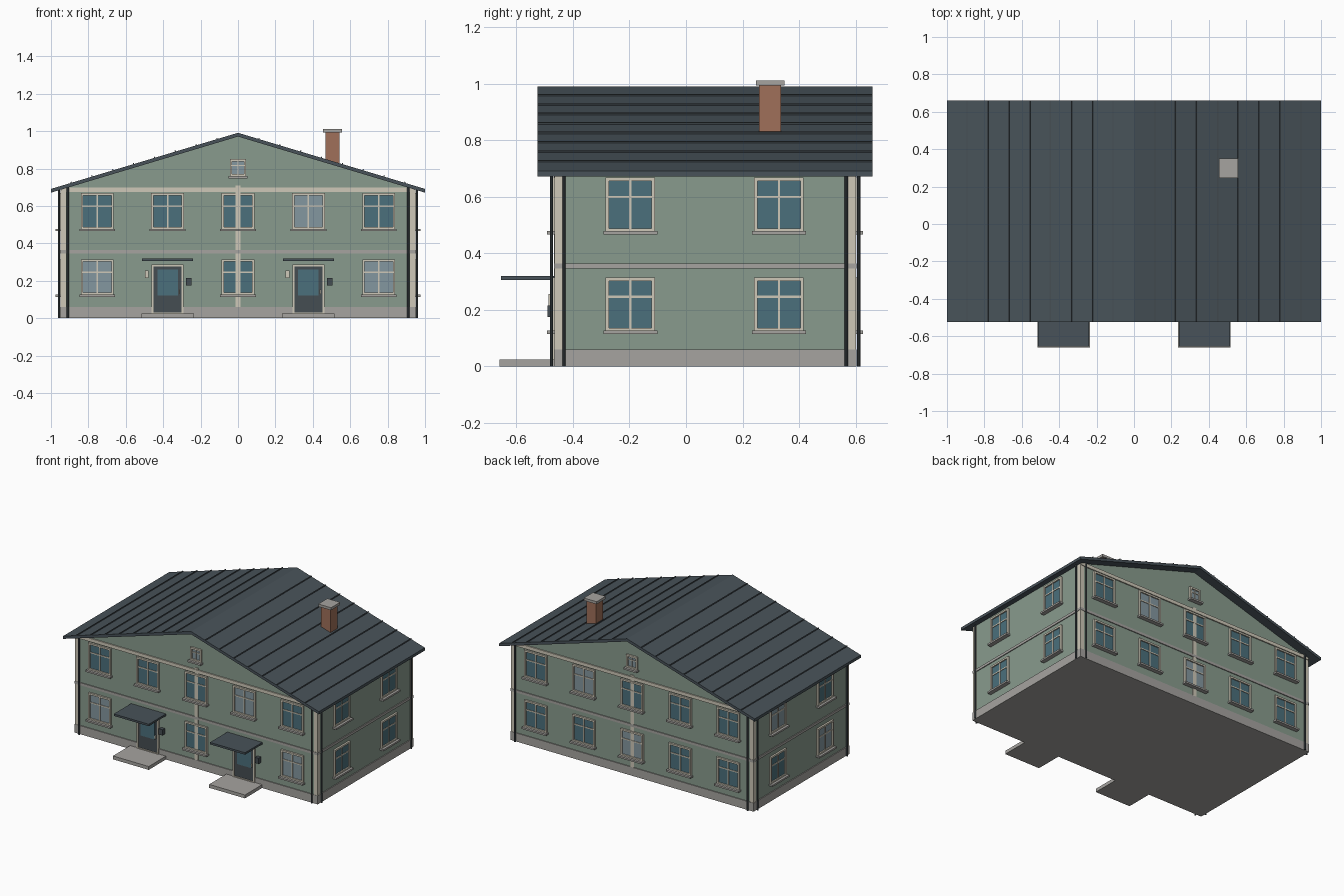
import bpy, bmesh, math
from mathutils import Matrix, Vector

if "Cube" in bpy.data.objects:
    bpy.data.objects.remove(bpy.data.objects["Cube"])

COL = {
    "green": (0.25, 0.33, 0.27, 1), "cream": (0.62, 0.58, 0.48, 1),
    "roof": (0.065, 0.085, 0.1, 1), "stone": (0.38, 0.37, 0.35, 1),
    "glass": (0.07, 0.16, 0.2, 1), "curtain": (0.23, 0.31, 0.35, 1),
    "dark": (0.06, 0.075, 0.085, 1), "brick": (0.35, 0.16, 0.1, 1),
}
mats = {}
for key, c in COL.items():
    mats[key] = bpy.data.materials.new(key)
    mats[key].diffuse_color = c

parts = {}  # part name -> (bmesh, material key)


def get(name, mat):
    return parts.setdefault(name, (bmesh.new(), mat))[0]


def box(name, mat, lo, hi, frame=Matrix()):
    """Box between two corners, in the given local frame."""
    lo, hi = Vector(lo), Vector(hi)
    m = frame @ Matrix.Translation((lo + hi) / 2) @ Matrix.Diagonal((*(hi - lo), 1))
    bmesh.ops.create_cube(get(name, mat), size=1, matrix=m)


def prism(name, mat, profile, y0, y1):
    """Extrude an x/z profile from y0 to y1."""
    bm = get(name, mat)
    f = bm.faces.new([bm.verts.new((x, y0, z)) for x, z in profile])
    r = bmesh.ops.extrude_face_region(bm, geom=[f])
    bmesh.ops.translate(bm, vec=(0, y1 - y0, 0),
                        verts=[v for v in r["geom"] if isinstance(v, bmesh.types.BMVert)])


# Wall planes and roof heights
W, YF, YB = 0.945, -0.462, 0.597
RZ, SLOPE, TH = 0.991, 0.3, 0.02


def roof_z(x):
    return RZ - SLOPE * abs(x)


# Wall frames: local x = along wall, local y = outward, z up
def wall_frame(origin, along, out):
    m = Matrix.Identity(4)
    m.col[0][:3], m.col[1][:3], m.col[3][:3] = along, out, origin
    return m


FRONT = wall_frame((0, YF, 0), (1, 0, 0), (0, -1, 0))
BACK = wall_frame((0, YB, 0), (1, 0, 0), (0, 1, 0))
RIGHT = wall_frame((W, 0, 0), (0, 1, 0), (1, 0, 0))
LEFT = wall_frame((-W, 0, 0), (0, 1, 0), (-1, 0, 0))


def casing(fr, name, u, hw, z0, z1, t, d):
    """Four-sided frame of board width t and depth d."""
    for s in (-1, 1):
        a, b = sorted((u + s * hw, u + s * (hw - t)))
        box(name, "cream", (a, -0.005, z0), (b, d, z1), fr)
    for a, b in ((z0, z0 + t), (z1 - t, z1)):
        box(name, "cream", (u - hw + t, -0.005, a), (u + hw - t, d, b), fr)


def window(fr, u, z0, z1, hw=0.0875, curtain=False, t=0.012, bar=0.004):
    casing(fr, "window_frames", u, hw, z0, z1, t, 0.013)
    g = ("curtained_glass", "curtain") if curtain else ("window_glass", "glass")
    box(*g, (u - hw + t, -0.005, z0 + t), (u + hw - t, 0.004, z1 - t), fr)
    zb = z0 + 0.64 * (z1 - z0)
    box("window_bars", "cream", (u - bar, 0, z0 + t), (u + bar, 0.009, z1 - t), fr)
    box("window_bars", "cream", (u - hw + t, 0, zb - bar), (u + hw - t, 0.008, zb + bar), fr)
    box("window_sills", "stone", (u - hw - 0.008, -0.005, z0 - 0.01), (u + hw + 0.008, 0.03, z0 + 0.002), fr)


# Walls with gables, plinth and floor belt
prism("walls", "green", [(-W, 0.03), (W, 0.03), (W, roof_z(W) - TH / 2), (0, RZ - TH / 2),
                         (-W, roof_z(W) - TH / 2)], YF, YB)
E = 0.006
box("plinth", "stone", (-W - E, YF - E, 0), (W + E, YB + E, 0.06))
box("floor_belt", "stone", (-W - E, YF - E, 0.346), (W + E, YB + E, 0.364))

# Gable belts, centre boards and corner boards
for fr in (FRONT, BACK):
    box("gable_belts", "cream", (-W, -0.005, 0.675), (W, 0.008, 0.699), fr)
    box("centre_boards", "cream", (-0.013, -0.005, 0.06), (0.013, 0.005, 0.71), fr)
for x in (-1, 1):
    for y, s in ((YF, -1), (YB, 1)):
        x0, x1 = sorted((x * (W - 0.025), x * (W + 0.004)))
        y0, y1 = sorted((y - s * 0.025, y + s * 0.004))
        box("corner_boards", "cream", (x0, y0, 0.06), (x1, y1, 0.685))
        # Two downpipes per corner
        for px, py in ((x * 0.91, y + s * 0.014), (x * (W + 0.013), y - s * 0.03)):
            top = roof_z(px) - TH / 2
            bmesh.ops.create_cone(get("downpipes", "dark"), cap_ends=True, segments=10,
                                  radius1=0.006, radius2=0.006, depth=top,
                                  matrix=Matrix.Translation((px, py, top / 2)))

# Windows
LOW, UP = (0.124, 0.314), (0.476, 0.668)
PITCH = 0.3765
curtains = {("F", -2, 0), ("F", 2, 0), ("F", 1, 1), ("B", 1, 1), ("B", 0, 0),
            ("L", 1, 1), ("L", 0, 0)}
for key, fr in (("F", FRONT), ("B", BACK)):
    for i in range(-2, 3):
        for fl, z in enumerate((LOW, UP)):
            if not (key == "F" and fl == 0 and abs(i) == 1):
                window(fr, i * PITCH, *z, curtain=(key, i, fl) in curtains)
    window(fr, 0, 0.758, 0.85, hw=0.043, curtain=True, t=0.012, bar=0.003)
for key, fr in (("R", RIGHT), ("L", LEFT)):
    for i, y in enumerate((-0.197, 0.329)):
        for fl, z in enumerate((LOW, UP)):
            window(fr, y, *z, curtain=(key, i, fl) in curtains)

# Entrances: door, glazing, canopy, step, lamp, letter box
for u in (-PITCH, PITCH):
    casing(FRONT, "door_frames", u, 0.085, 0.02, 0.288, 0.011, 0.013)
    box("doors", "dark", (u - 0.074, -0.005, 0.022), (u + 0.074, 0.008, 0.277), FRONT)
    box("door_glass", "glass", (u - 0.055, 0, 0.12), (u + 0.055, 0.011, 0.26), FRONT)
    box("door_handles", "cream", (u + 0.06, 0, 0.128), (u + 0.066, 0.018, 0.152), FRONT)
    box("door_canopies", "roof", (u - 0.137, -0.005, 0.306), (u + 0.137, 0.193, 0.32), FRONT)
    box("door_steps", "stone", (u - 0.14, -0.005, 0), (u + 0.14, 0.198, 0.024), FRONT)
    box("porch_lamps", "cream", (u - 0.122, -0.005, 0.215), (u - 0.102, 0.025, 0.256), FRONT)
    box("letter_boxes", "dark", (u + 0.099, -0.005, 0.175), (u + 0.128, 0.028, 0.215), FRONT)

# Roof slab with raised seams
R0, R1 = -0.525, 0.66
prism("roof", "roof", [(-1, roof_z(1)), (0, RZ), (1, roof_z(1)), (1, roof_z(1) - TH),
                       (0, RZ - TH), (-1, roof_z(1) - TH)], R0, R1)
for s in (-1, 1):
    for k in range(1, 9):
        x = s * k * 0.1115
        m = Matrix.Translation((x, (R0 + R1) / 2, roof_z(x))) @ \
            Matrix.Rotation(s * math.atan(SLOPE), 4, "Y")
        h = (R1 - R0) / 2
        box("roof_seams", "dark", (-0.003, -h, -0.004), (0.003, h, 0.006), m)

# Chimney
box("chimney", "brick", (0.467, 0.259, 0.78), (0.543, 0.337, 0.996))
box("chimney_cap", "stone", (0.455, 0.247, 0.994), (0.555, 0.349, 1.012))

# Turn the collected meshes into objects
for name, (bm, mat) in parts.items():
    bmesh.ops.recalc_face_normals(bm, faces=bm.faces)
    me = bpy.data.meshes.new(name)
    bm.to_mesh(me)
    bm.free()
    me.materials.append(mats[mat])
    bpy.context.collection.objects.link(bpy.data.objects.new(name, me))

for m in bpy.data.materials:
    if m.users and not m.is_grease_pencil:
        m.use_nodes = True
        m.node_tree.nodes["Principled BSDF"].inputs["Base Color"].default_value = m.diffuse_color
